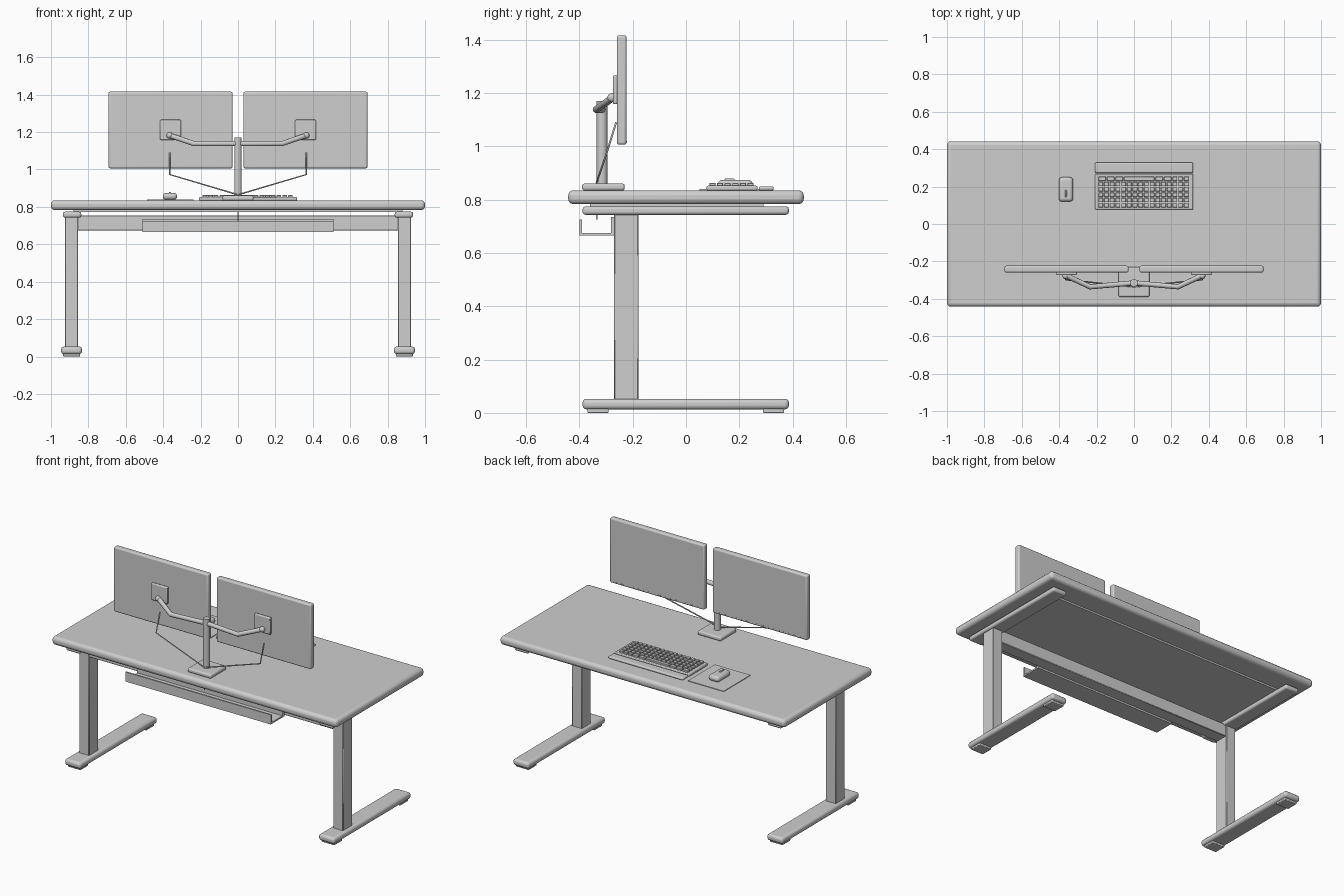
import bpy, math
from mathutils import Vector

if "Cube" in bpy.data.objects:
    bpy.data.objects.remove(bpy.data.objects["Cube"])

grey = bpy.data.materials.new("plain_grey")
grey.diffuse_color = (0.62, 0.62, 0.62, 1)
grey.use_nodes = True
grey.node_tree.nodes["Principled BSDF"].inputs["Base Color"].default_value = grey.diffuse_color


def finish(ob, name, smooth=True):
    ob.name = name
    ob.data.materials.clear()
    ob.data.materials.append(grey)
    if smooth:
        bpy.ops.object.select_all(action='DESELECT')
        ob.select_set(True)
        bpy.context.view_layer.objects.active = ob
        bpy.ops.object.shade_smooth_by_angle(angle=math.radians(30))
    return ob


def box(name, x, y, z, bevel=0.0, seg=2):
    """Box from (min, max) pairs, with optional bevel."""
    lo, hi = zip(x, y, z)
    vs = [(a, b, c) for a in x for b in y for c in z]
    fs = [(0, 1, 3, 2), (4, 6, 7, 5), (0, 4, 5, 1), (2, 3, 7, 6), (0, 2, 6, 4), (1, 5, 7, 3)]
    me = bpy.data.meshes.new(name)
    me.from_pydata(vs, [], fs)
    ob = bpy.data.objects.new(name, me)
    bpy.context.collection.objects.link(ob)
    if bevel:
        m = ob.modifiers.new("bevel", 'BEVEL')
        m.width, m.segments = bevel, seg
    return finish(ob, name, bevel > 0)


def cyl(name, p, r, h, n=24):
    bpy.ops.mesh.primitive_cylinder_add(vertices=n, radius=r, depth=h, location=p)
    return finish(bpy.context.object, name)


def tube(name, pts, r, res=3):
    cu = bpy.data.curves.new(name, 'CURVE')
    cu.dimensions = '3D'
    cu.bevel_depth, cu.bevel_resolution, cu.use_fill_caps = r, res, True
    sp = cu.splines.new('POLY')
    sp.points.add(len(pts) - 1)
    for q, p in zip(sp.points, pts):
        q.co = (*p, 1)
    ob = bpy.data.objects.new(name, cu)
    bpy.context.collection.objects.link(ob)
    cu.materials.append(grey)
    return ob


def sx(s, a, b):
    """Mirror an x range to side s."""
    return (a, b) if s > 0 else (-b, -a)


# Table top and the panel below it
box("table_top", (-1, 1), (-0.442, 0.442), (0.783, 0.835), 0.02, 3)
box("under_panel", (-0.88, 0.88), (-0.36, 0.29), (0.772, 0.784))

# Frame: legs, feet, brackets
for s, side in ((-1, "left"), (1, "right")):
    box(side + "_foot", sx(s, 0.834, 0.946), (-0.388, 0.386), (0.013, 0.053), 0.015, 3)
    box(side + "_bracket", sx(s, 0.838, 0.936), (-0.388, 0.386), (0.743, 0.774), 0.011, 3)
    box(side + "_leg", sx(s, 0.855, 0.925), (-0.27, -0.178), (0.045, 0.75), 0.003, 1)
    for i, y in enumerate((-0.33, 0.328)):
        box(f"{side}_floor_pad_{i}", sx(s, 0.845, 0.935), (y - 0.04, y + 0.04), (0, 0.015), 0.004)
box("cross_beam", (-0.87, 0.87), (-0.265, -0.185), (0.674, 0.754), 0.003, 1)

# Cable tray behind the beam
box("tray_floor", (-0.51, 0.51), (-0.40, -0.265), (0.665, 0.675))
box("tray_lip", (-0.51, 0.51), (-0.40, -0.39), (0.665, 0.725))
box("tray_back", (-0.51, 0.51), (-0.282, -0.265), (0.665, 0.735))

# Monitor stand
box("stand_base", (-0.083, 0.083), (-0.39, -0.23), (0.834, 0.86), 0.009, 3)
cyl("stand_pole", (0, -0.315, 1.012), 0.02, 0.316)
tube("down_cable", [(0, -0.335, 0.87), (0, -0.335, 0.725)], 0.004, 1)

# Monitors, arms and cables
for s, side in ((-1, "left"), (1, "right")):
    box(side + "_monitor", sx(s, 0.029, 0.692), (-0.259, -0.223), (1.006, 1.416), 0.009, 3)
    box(side + "_mount_plate", sx(s, 0.305, 0.417), (-0.274, -0.257), (1.158, 1.266), 0.006)
    tube(side + "_arm", [(0, -0.315, 1.138), (s * 0.235, -0.336, 1.138),
                         (s * 0.365, -0.275, 1.182)], 0.014)
    bpy.ops.mesh.primitive_uv_sphere_add(segments=16, ring_count=8, radius=0.017,
                                         location=(s * 0.365, -0.278, 1.182))
    finish(bpy.context.object, side + "_arm_joint")
    tube(side + "_cable", [(s * 0.365, -0.262, 1.09), (s * 0.365, -0.298, 0.973),
                           (0, -0.335, 0.865)], 0.004, 1)
    # small buttons along the lower edge of the screen
    for i in range(16):
        x = 0.08 + i * 0.0375
        box(f"{side}_button_{i}", sx(s, x - 0.006, x + 0.006), (-0.226, -0.2215), (1.014, 1.02))

# Keyboard with wrist rest
box("keyboard_body", (-0.208, 0.316), (0.077, 0.268), (0.834, 0.852), 0.005)
box("wrist_rest", (-0.208, 0.316), (0.273, 0.329), (0.834, 0.85), 0.007, 3)
cols, px, py = 16, 0.0305, 0.0285
for r in range(6):
    y = 0.088 + r * py
    spans = [(c, c + 1) for c in range(cols)]
    if r == 5:    # row with the space bar
        spans = [(0, 1.5), (1.5, 3), (3, 4.5), (4.5, 10), (10, 11.5), (11.5, 13),
                 (13, 14), (14, 15), (15, 16)]
    for a, b in spans:
        x0 = -0.19 + a * px
        box("key", (x0, x0 + (b - a) * px - 0.006), (y, y + py - 0.006), (0.85, 0.863), 0.002, 1)

# Mouse on its pad
box("mouse_pad", (-0.487, -0.237), (0.05, 0.318), (0.834, 0.839))
box("mouse", (-0.402, -0.326), (0.12, 0.25), (0.838, 0.874), 0.017, 4)
box("mouse_wheel", (-0.369, -0.359), (0.145, 0.182), (0.868, 0.879), 0.003)
